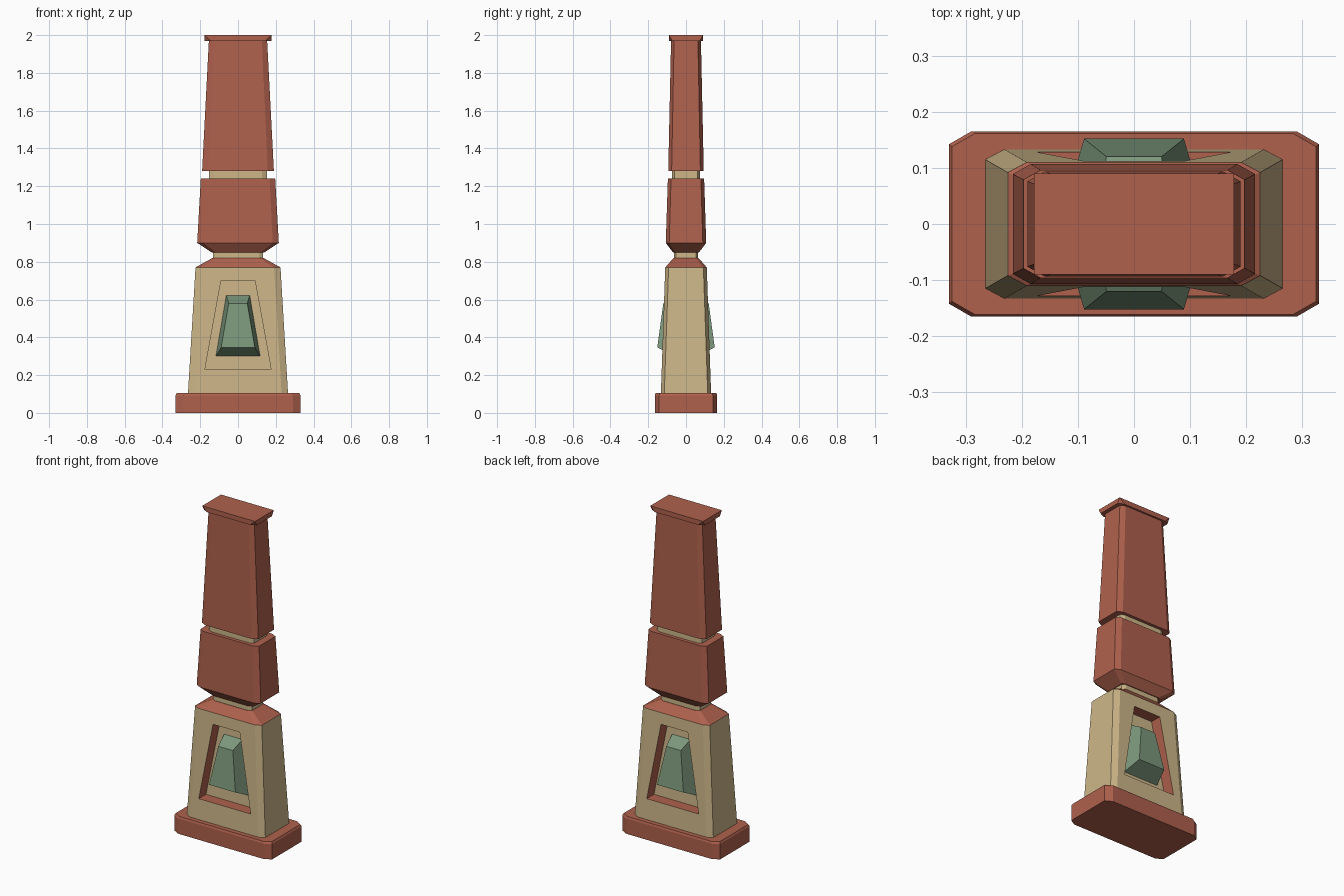
import bpy, bmesh

if "Cube" in bpy.data.objects:
    bpy.data.objects.remove(bpy.data.objects["Cube"])

def mat(name, col):
    m = bpy.data.materials.new(name)
    m.diffuse_color = (*col, 1)
    m.use_nodes = True
    m.node_tree.nodes["Principled BSDF"].inputs["Base Color"].default_value = m.diffuse_color
    return m

RED = mat("terracotta", (0.43, 0.12, 0.075))
SAND = mat("sandstone", (0.61, 0.47, 0.25))
GREEN = mat("green_stone", (0.20, 0.31, 0.20))

def finish(bm, name, mats):
    bmesh.ops.recalc_face_normals(bm, faces=bm.faces[:])
    me = bpy.data.meshes.new(name)
    bm.to_mesh(me)
    bm.free()
    for m in mats:
        me.materials.append(m)
    ob = bpy.data.objects.new(name, me)
    bpy.context.collection.objects.link(ob)
    return ob

def octagon(x, y, cx, cy):
    """Rectangle with cut corners, first edge on the front."""
    return [(-x + cx, -y), (x - cx, -y), (x, -y + cy), (x, y - cy),
            (x - cx, y), (-x + cx, y), (-x, y - cy), (-x, -y + cy)]

def loft(rings):
    """Closed solid through rings given as (z, half x, half y, cut x, cut y)."""
    bm = bmesh.new()
    loops = [[bm.verts.new((px, py, r[0])) for px, py in octagon(*r[1:])] for r in rings]
    for a, b in zip(loops, loops[1:]):
        for i in range(8):
            j = (i + 1) % 8
            bm.faces.new((a[i], a[j], b[j], b[i]))
    bm.faces.new(loops[0])
    bm.faces.new(loops[-1])
    return bm, loops

def part(name, material, rings):
    return finish(loft(rings)[0], name, [material])

# Plinth
part("plinth", RED, [(0, .33, .165, .04, .023), (.093, .33, .165, .04, .023),
                     (.105, .324, .161, .04, .023)])

# Pedestal body with a recessed panel, front and back
Z0, Z1, Y0, Y1 = .10, .77, .133, .110
DEPTH = .07
def face_y(z):
    return Y0 + (Y1 - Y0) * (z - Z0) / (Z1 - Z0)

PANEL = [(-.175, .23), (.175, .23), (.09, .70), (-.09, .70)]
bm, (lo, hi) = loft([(Z0, .265, Y0, .034, .018), (Z1, .225, Y1, .034, .018)])
for s, corners in ((-1, (lo[0], lo[1], hi[1], hi[0])), (1, (lo[5], lo[4], hi[4], hi[5]))):
    bm.faces.remove(bm.faces.get(corners))
    rim = [bm.verts.new((x, s * face_y(z), z)) for x, z in PANEL]
    floor = [bm.verts.new((x, s * (face_y(z) - DEPTH), z)) for x, z in PANEL]
    for i in range(4):
        j = (i + 1) % 4
        bm.faces.new((corners[i], corners[j], rim[j], rim[i]))
        bm.faces.new((rim[i], rim[j], floor[j], floor[i])).material_index = 1
    bm.faces.new(floor)
finish(bm, "pedestal_body", [SAND, RED])

# Faceted stones set in the panels
BASE = [(-.117, .30), (.117, .30), (.062, .622), (-.062, .622)]
FRONT = [(-.089, .347, .152), (.089, .347, .152), (.049, .58, .120), (-.049, .58, .120)]
for s, name in ((-1, "front_stone"), (1, "back_stone")):
    bm = bmesh.new()
    a = [bm.verts.new((x, s * (face_y(z) - DEPTH), z)) for x, z in BASE]
    b = [bm.verts.new((x, s * y, z)) for x, z, y in FRONT]
    for i in range(4):
        j = (i + 1) % 4
        bm.faces.new((a[i], a[j], b[j], b[i]))
    bm.faces.new(a)
    bm.faces.new(b)
    finish(bm, name, [GREEN])

# Sloped shoulder, necks, middle block, shaft
part("shoulder", RED, [(.77, .225, .110, .034, .018), (.82, .135, .066, .022, .012)])
part("lower_neck", SAND, [(.815, .132, .064, .022, .012), (.855, .132, .064, .022, .012)])
part("middle_block", RED, [(.85, .14, .069, .022, .012), (.90, .216, .107, .032, .018),
                           (1.24, .197, .096, .03, .017)])
part("upper_neck", SAND, [(1.235, .153, .075, .025, .013), (1.285, .153, .075, .025, .013)])
part("shaft", RED, [(1.28, .190, .094, .032, .018), (1.975, .154, .079, .028, .016)])

# Cap: cut corners below, square corners on top
cap = part("cap", RED, [(1.97, .178, .090, .033, .017), (2.0, .178, .090, 0, 0)])
bm = bmesh.new()
bm.from_mesh(cap.data)
bmesh.ops.remove_doubles(bm, verts=bm.verts[:], dist=1e-4)
bm.to_mesh(cap.data)
bm.free()
